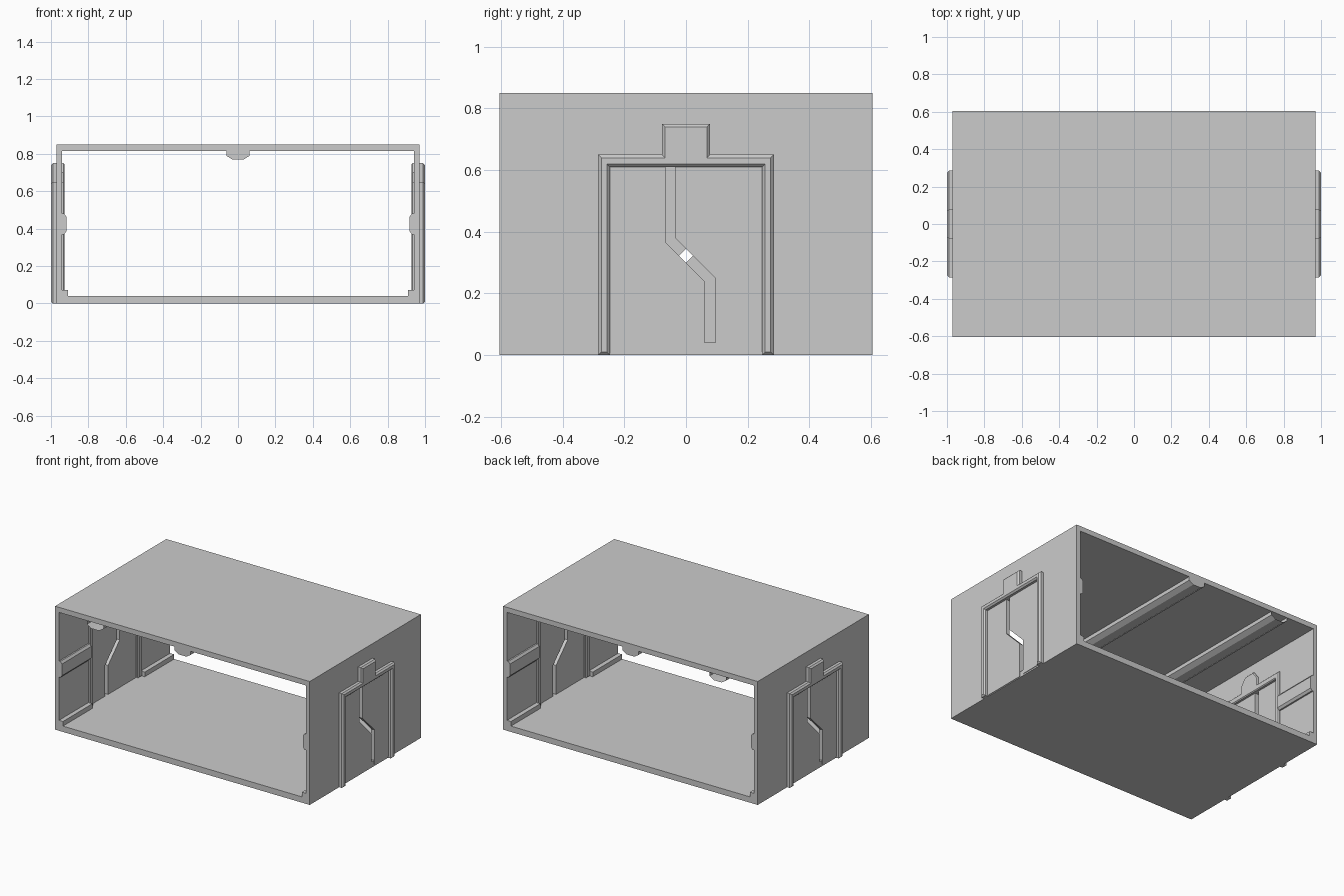
import bpy, bmesh
from mathutils import Vector

if "Cube" in bpy.data.objects:
    bpy.data.objects.remove(bpy.data.objects["Cube"])

HY = 0.605            # half depth of the open-ended room
OUT, INN = 0.97, 0.94  # wall outer / inner x


def inset(pts, d):
    """Mitred inward offset of a closed 2D outline."""
    p = [Vector(q) for q in pts]
    n = len(p)
    area = sum(p[i].x * p[(i + 1) % n].y - p[(i + 1) % n].x * p[i].y for i in range(n))
    s = 1 if area > 0 else -1
    res = []
    for i in range(n):
        e1 = (p[i] - p[i - 1]).normalized()
        e2 = (p[(i + 1) % n] - p[i]).normalized()
        n1 = Vector((-e1.y, e1.x)) * s
        n2 = Vector((-e2.y, e2.x)) * s
        res.append(p[i] + (n1 + n2) * d / (1 + n1.dot(n2)))
    return res


def prism(name, pts, a, b, axis='x', side=1, chamfer=0, caps=True):
    """Extrude an outline along x (points are y,z) or y (points are x,z).
    side=-1 turns the part half a revolution about z."""
    layers = [(pts, a), (pts, b)]
    if chamfer:
        c = chamfer if b > a else -chamfer
        layers = [(pts, a), (pts, b - c), (inset(pts, chamfer), b)]
    bm = bmesh.new()
    rings = []
    for outline, t in layers:
        ring = []
        for u, z in outline:
            x, y = (t, u) if axis == 'x' else (u, t)
            ring.append(bm.verts.new((side * x, side * y, z)))
        rings.append(ring)
    n = len(pts)
    for r, q in zip(rings, rings[1:]):
        for i in range(n):
            j = (i + 1) % n
            bm.faces.new((r[i], r[j], q[j], q[i]))
    if caps:
        bm.faces.new(rings[0])
        bm.faces.new(rings[-1])
    bmesh.ops.recalc_face_normals(bm, faces=bm.faces)
    me = bpy.data.meshes.new(name)
    bm.to_mesh(me)
    bm.free()
    ob = bpy.data.objects.new(name, me)
    bpy.context.collection.objects.link(ob)
    return ob


def rect(u0, u1, z0, z1):
    return [(u0, z0), (u1, z0), (u1, z1), (u0, z1)]


def mirrored(half):
    """Close a half outline by reflecting it in u = 0."""
    return half + [(-u, z) for u, z in reversed(half)]


# floor and ceiling slabs
prism("floor", rect(-OUT, OUT, 0, 0.04), -HY, HY, 'y')
prism("ceiling", rect(-OUT, OUT, 0.815, 0.85), -HY, HY, 'y')

# ceiling beams: solid one in the middle, open-ended one near the left wall
for name, cx, caps in (("centre_beam", 0, True), ("side_beam", -0.665, False)):
    beam = mirrored([(-0.062, 0.815), (-0.062, 0.79), (-0.03, 0.77)])
    prism(name, [(cx + u, z) for u, z in beam], -HY, HY, 'y', caps=caps)

for side, tag in ((1, "right"), (-1, "left")):
    # wall with doorway notch
    wall = mirrored([(-0.245, 0.04), (-HY, 0.04), (-HY, 0.815)])
    wall += [(0.245, 0.61), (-0.245, 0.61)]
    prism(tag + "_wall", wall, INN, OUT, side=side)

    # outer door surround with raised tab
    hole = [(0.247, 0), (0.247, 0.61), (-0.247, 0.61), (-0.247, 0)]
    frame = mirrored([(-0.285, 0), (-0.285, 0.65), (-0.078, 0.65), (-0.078, 0.75)])
    prism(tag + "_outer_frame", frame + hole, 0.965, 1.0, side=side, chamfer=0.01)

    # inner door surround with clipped tab
    hole_in = [(u, max(z, 0.04)) for u, z in hole]
    frame_in = mirrored([(-0.285, 0.04), (-0.285, 0.65), (-0.078, 0.65),
                         (-0.078, 0.70), (-0.04, 0.75)])
    prism(tag + "_inner_frame", frame_in + hole_in, 0.945, 0.928, side=side, chamfer=0.006)

    # two door leaves either side of the zigzag gap
    prism(tag + "_door_leaf_a",
          [(-0.25, 0.005), (0.06, 0.005), (0.06, 0.24), (-0.067, 0.367), (-0.067, 0.612), (-0.25, 0.612)],
          0.948, 0.974, side=side)
    prism(tag + "_door_leaf_b",
          [(0.25, 0.01), (0.095, 0.01), (0.095, 0.25), (-0.035, 0.38), (-0.035, 0.612), (0.25, 0.612)],
          0.948, 0.974, side=side)

    # bumper rails and skirting either side of the door
    rail = [(0.945, 0.37), (0.93, 0.37), (0.918, 0.385), (0.918, 0.465), (0.93, 0.48), (0.945, 0.48)]
    for end, y0, y1 in (("front", -HY, -0.285), ("back", 0.285, HY)):
        prism(f"{tag}_{end}_rail", rail, y0, y1, 'y', side)
        prism(f"{tag}_{end}_skirting", rect(0.91, 0.945, 0.035, 0.072), y0, y1, 'y', side)
